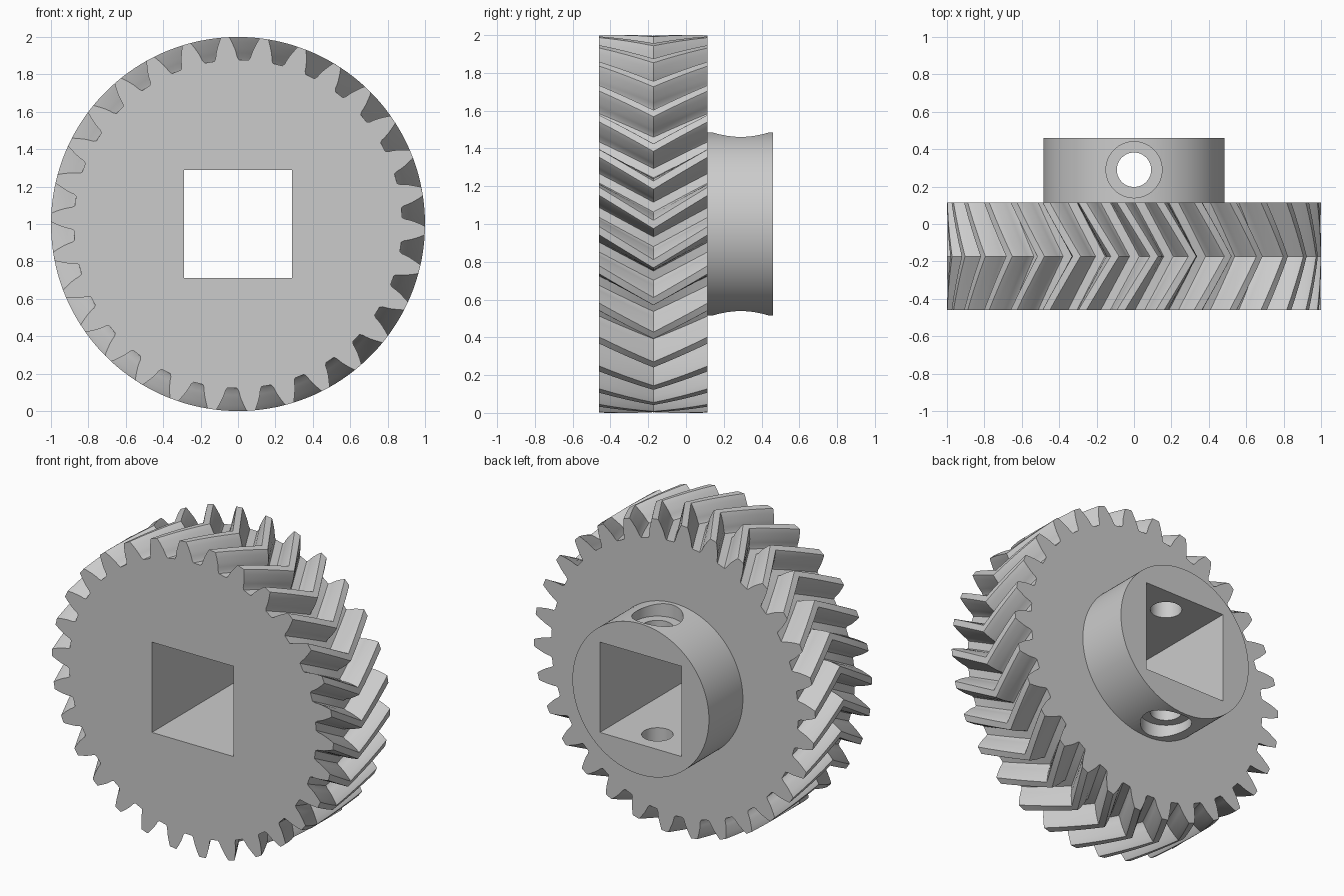
import bpy, bmesh
from math import radians, cos, sin, tan, pi
from mathutils import Matrix

cube = bpy.data.objects.get("Cube")
if cube:
    bpy.data.objects.remove(cube, do_unlink=True)

TEETH = 30
FRONT, BACK, HUB_BACK = -0.46, 0.115, 0.46
MID = (FRONT + BACK) / 2
TWIST = (MID - FRONT) * tan(radians(30)) / 0.9375   # 30 degree helix
SLICES = 8

steel = bpy.data.materials.new("plain grey")
steel.use_nodes = True
grey = (0.6, 0.6, 0.6, 1)
steel.diffuse_color = grey
steel.node_tree.nodes["Principled BSDF"].inputs["Base Color"].default_value = grey


def make_object(name, bm):
    bmesh.ops.recalc_face_normals(bm, faces=bm.faces)
    mesh = bpy.data.meshes.new(name)
    bm.to_mesh(mesh)
    bm.free()
    mesh.materials.append(steel)
    obj = bpy.data.objects.new(name, mesh)
    bpy.context.collection.objects.link(obj)
    return obj


def cylinder(name, radius, depth, centre, turn=0, segments=64):
    bm = bmesh.new()
    bmesh.ops.create_cone(bm, cap_ends=True, segments=segments, radius1=radius,
                          radius2=radius, depth=depth,
                          matrix=Matrix.Translation(centre) @ Matrix.Rotation(turn, 4, 'X'))
    return make_object(name, bm)


def combine(target, tool, operation):
    mod = target.modifiers.new(tool.name, 'BOOLEAN')
    mod.operation, mod.solver, mod.object = operation, 'EXACT', tool
    bpy.context.view_layer.objects.active = target
    bpy.ops.object.modifier_apply(modifier=mod.name)
    bpy.data.objects.remove(tool, do_unlink=True)


# Tooth flank: radius and half thickness, root to tip
flank = [(0.878, 0.066), (0.892, 0.058), (0.915, 0.054), (0.9375, 0.048),
         (0.97, 0.036), (0.994, 0.026), (1.0, 0.022)]
tooth = [(r, w / r) for r, w in flank] + [(r, -w / r) for r, w in reversed(flank)]
outline = [(r, radians(-2) + 2 * pi * k / TEETH - a) for k in range(TEETH) for r, a in tooth]

# Herringbone wheel: the outline turns one way to the middle, then back
bm = bmesh.new()
rings = []
for i in range(SLICES + 1):
    t = i / SLICES
    turn = -TWIST * (1 - abs(2 * t - 1))
    y = FRONT + (BACK - FRONT) * t
    rings.append([bm.verts.new((r * cos(a + turn), y, 1 + r * sin(a + turn)))
                  for r, a in outline])
count = len(outline)
for lower, upper in zip(rings, rings[1:]):
    for j in range(count):
        n = (j + 1) % count
        bm.faces.new((lower[j], lower[n], upper[n], upper[j]))
bm.faces.new(rings[0])
bm.faces.new(rings[-1])
gear = make_object("herringbone_gear", bm)

# Hub, embedded slightly in the wheel
hub_front = BACK - 0.1
combine(gear, cylinder("hub", 0.485, HUB_BACK - hub_front,
                       (0, (HUB_BACK + hub_front) / 2, 1), pi / 2, 128), 'UNION')

# Square shaft bore
bm = bmesh.new()
bmesh.ops.create_cube(bm, size=1, matrix=Matrix.Translation((0, 0, 1)) @
                      Matrix.Diagonal((0.58, 2, 0.58, 1)))
combine(gear, make_object("square_bore", bm), 'DIFFERENCE')

# Screw holes through the hub, with a flat seat at top and bottom
hole_y = 0.29
combine(gear, cylinder("screw_hole", 0.092, 1.4, (0, hole_y, 1)), 'DIFFERENCE')
for side in (-1, 1):
    combine(gear, cylinder("screw_seat", 0.15, 0.3, (0, hole_y, 1 + side * 0.55)), 'DIFFERENCE')

# Smooth curved walls, keep crisp edges
bpy.ops.object.select_all(action='DESELECT')
gear.select_set(True)
bpy.context.view_layer.objects.active = gear
bpy.ops.object.shade_smooth_by_angle(angle=radians(20))
